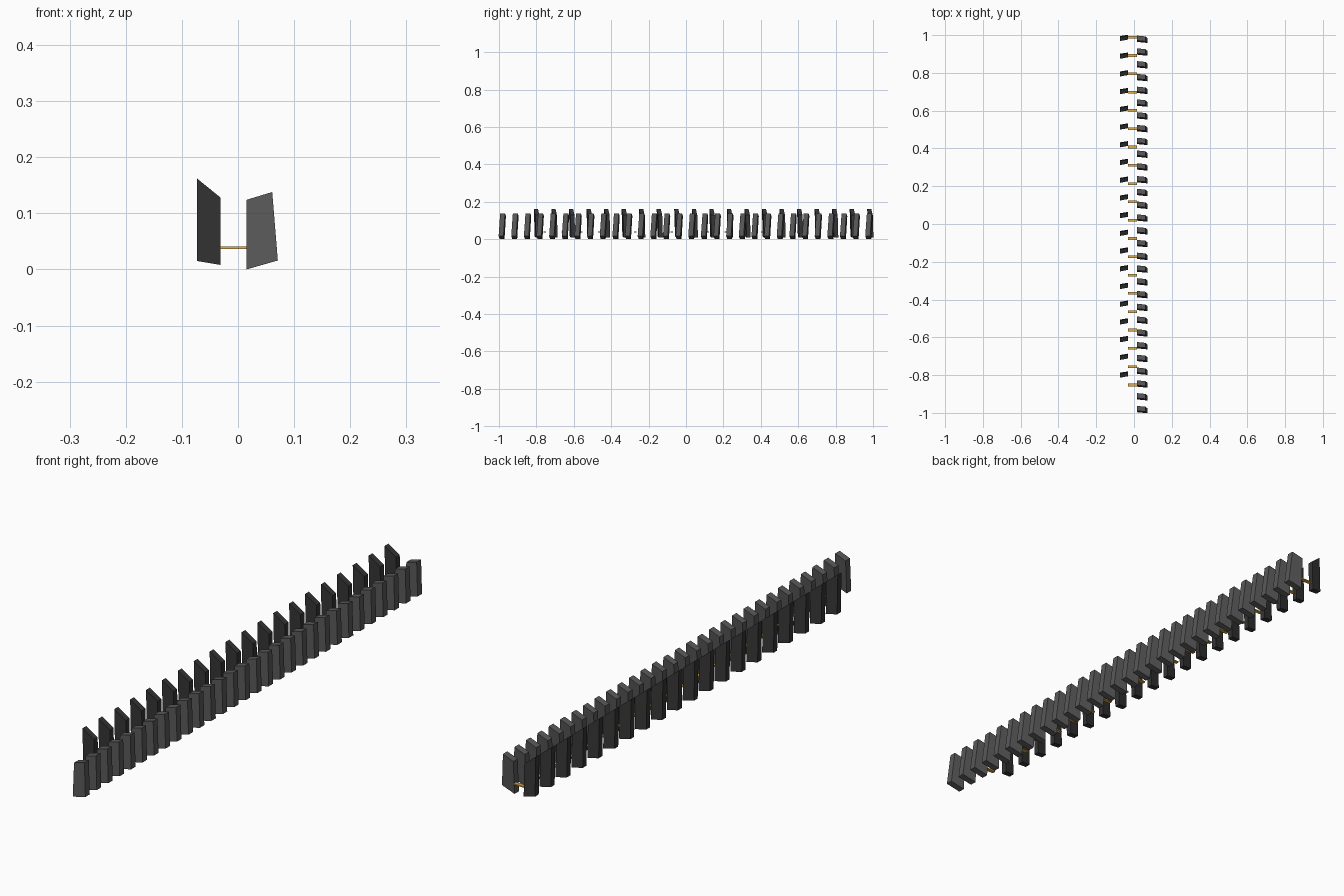
import bpy, bmesh

if "Cube" in bpy.data.objects:
    bpy.data.objects.remove(bpy.data.objects["Cube"])


def material(name, rgb):
    m = bpy.data.materials.new(name)
    m.diffuse_color = (*rgb, 1)
    m.use_nodes = True
    m.node_tree.nodes["Principled BSDF"].inputs["Base Color"].default_value = m.diffuse_color
    return m


def slat_row(name, profile, y0, depth, skew, lean, step, count, mat):
    """Extrude a front (x, z) profile along y, skew it, repeat it along y."""
    bm = bmesh.new()
    x_in = min(abs(x) for x, z in profile)
    rings = []
    for d in (-depth / 2, depth / 2):
        rings.append([bm.verts.new((x, y0 + d + skew * (abs(x) - x_in) + lean * (z - 0.07), z))
                      for x, z in profile])
    a, b = rings
    bm.faces.new(a)
    bm.faces.new(b[::-1])
    n = len(profile)
    for i in range(n):
        j = (i + 1) % n
        bm.faces.new((a[j], a[i], b[i], b[j]))
    bmesh.ops.recalc_face_normals(bm, faces=bm.faces[:])
    me = bpy.data.meshes.new(name)
    bm.to_mesh(me)
    bm.free()
    me.materials.append(mat)
    ob = bpy.data.objects.new(name, me)
    bpy.context.collection.objects.link(ob)
    arr = ob.modifiers.new("repeat", 'ARRAY')
    arr.use_relative_offset = False
    arr.use_constant_offset = True
    arr.constant_offset_displace = (0, step, 0)
    arr.count = count
    return ob


grey = material("grey", (0.10, 0.10, 0.10))
dark = material("dark_grey", (0.035, 0.035, 0.035))
gold = material("gold", (0.75, 0.42, 0.06))

# Right row: 30 wide slats
slat_row("right_slats", [(0.015, 0.0), (0.071, 0.016), (0.061, 0.138), (0.015, 0.124)],
         -0.979, 0.026, -0.12, 0.06, 0.0676, 30, grey)

# Left row: 20 darker slats with pointed tops, stopping short of the front
slat_row("left_slats", [(-0.073, 0.015), (-0.031, 0.008), (-0.031, 0.128), (-0.073, 0.162)],
         -0.793, 0.022, -0.16, -0.03, 0.0938, 20, dark)

# Thin cross bars between the rows
slat_row("cross_bars", [(-0.032, 0.0365), (0.016, 0.0365), (0.016, 0.041), (-0.032, 0.041)],
         -0.852, 0.014, 0.0, 0.0, 0.0969, 20, gold)
